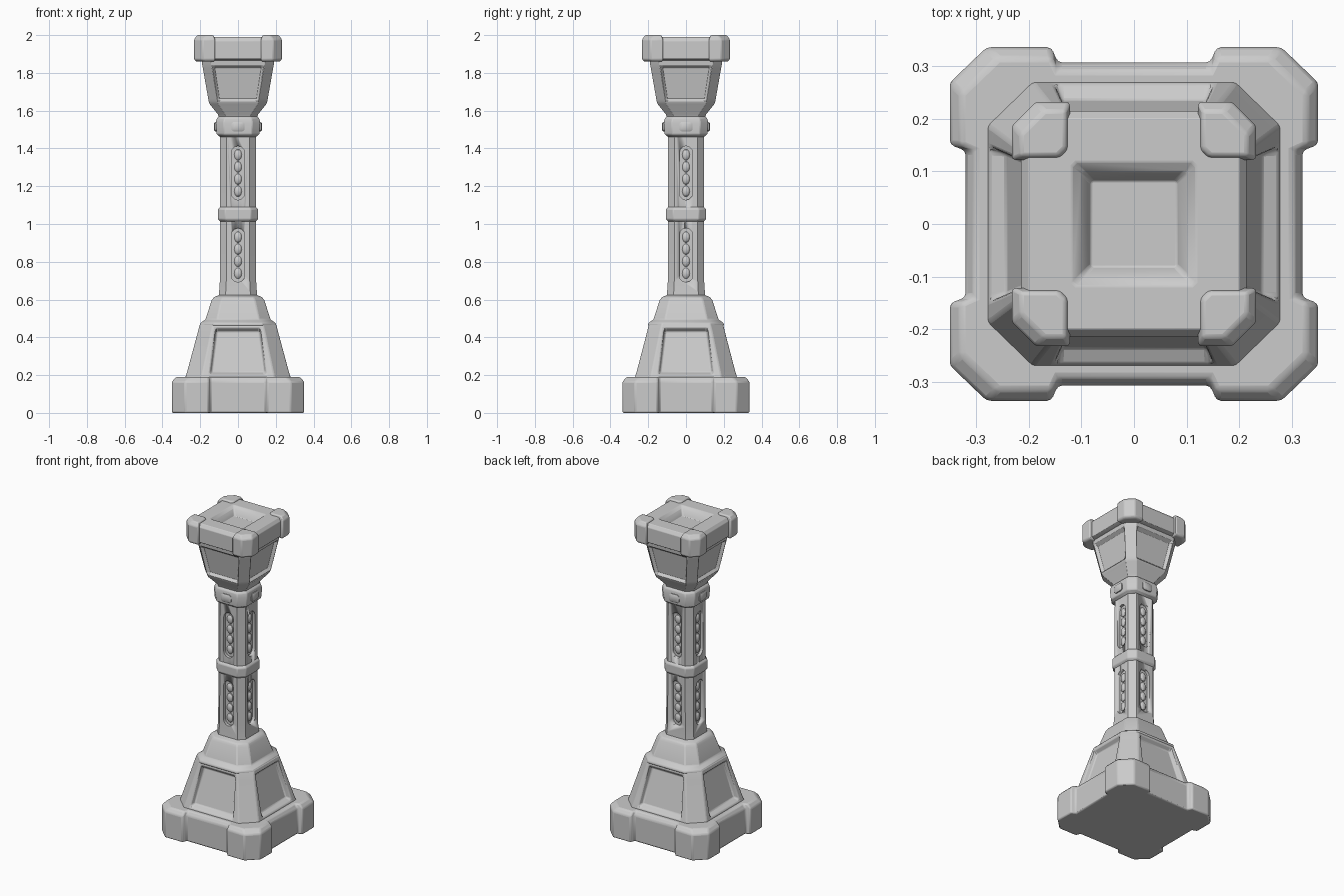
import bpy, bmesh, math
from mathutils import Matrix, Vector

if "Cube" in bpy.data.objects:
    bpy.data.objects.remove(bpy.data.objects["Cube"])


def section(a, c, n=0, d=0, s=0.012):
    """Chamfered square of half-size a; n and d notch the middle of every side."""
    side = [(a, c - a), (a, a - c)]
    if n:
        side[1:1] = [(a, -n - s), (a - d, -n), (a - d, n), (a, n + s)]
    pts = []
    for k in range(4):
        co, si = round(math.cos(k * math.pi / 2)), round(math.sin(k * math.pi / 2))
        pts += [(x * co - y * si, x * si + y * co) for x, y in side]
    return pts


def finish(name, bm, bevel=0.0):
    bmesh.ops.recalc_face_normals(bm, faces=bm.faces)
    me = bpy.data.meshes.new(name)
    bm.to_mesh(me)
    bm.free()
    ob = bpy.data.objects.new(name, me)
    bpy.context.collection.objects.link(ob)
    if bevel:
        m = ob.modifiers.new("soft_edges", 'BEVEL')
        m.width, m.segments = bevel, 2
        m.limit_method, m.angle_limit = 'ANGLE', math.radians(28)
    bpy.ops.object.select_all(action='DESELECT')
    ob.select_set(True)
    bpy.context.view_layer.objects.active = ob
    bpy.ops.object.shade_smooth_by_angle(angle=math.radians(30))
    return ob


def loft(bm, rings, matrix=Matrix()):
    """Skin a list of (z, outline) rings and close both ends."""
    loops = [[bm.verts.new(matrix @ Vector((x, y, z))) for x, y in pts] for z, pts in rings]
    n = len(loops[0])
    for lo, hi in zip(loops, loops[1:]):
        for i in range(n):
            bm.faces.new((lo[i], lo[(i + 1) % n], hi[(i + 1) % n], hi[i]))
    bm.faces.new(loops[0][::-1])
    bm.faces.new(loops[-1])


def lofted(name, rows, bevel, ysc=1.0):
    bm = bmesh.new()
    loft(bm, [(z, section(*args)) for z, *args in rows], Matrix.Diagonal((1, ysc, 1, 1)))
    return finish(name, bm, bevel)


def turns():
    return [Matrix.Rotation(k * math.pi / 2, 4, 'Z') for k in range(4)]


# Foot block with projecting chamfered corners
lofted("base_block", [
    (0, 0.35, 0.07, 0.145, 0.03),
    (0.165, 0.35, 0.07, 0.145, 0.03),
    (0.19, 0.328, 0.07, 0.145, 0.026)], 0.008, 0.96)

# Tapered plinth with a sunken panel on each side
lofted("plinth", [
    (0.18, 0.28, 0.085, 0.14, 0),
    (0.20, 0.275, 0.085, 0.14, 0),
    (0.215, 0.27, 0.083, 0.138, 0.028),
    (0.43, 0.212, 0.07, 0.112, 0.028),
    (0.45, 0.207, 0.07, 0.11, 0),
    (0.475, 0.2, 0.07, 0.108, 0)], 0.006, 0.97)

# Upper step of the plinth
lofted("plinth_step", [
    (0.46, 0.2, 0.07), (0.475, 0.2, 0.07), (0.495, 0.172, 0.06),
    (0.595, 0.14, 0.05), (0.612, 0.128, 0.045), (0.625, 0.098, 0.035)], 0.006)

# Octagonal shaft
shaft = lofted("shaft", [
    (0.58, 0.104, 0.036), (0.64, 0.1, 0.035), (0.70, 0.096, 0.034), (1.59, 0.094, 0.034)], 0)

# Round-ended slots cut into every side of the shaft
SLOTS = (0.835, 1.27)
bm = bmesh.new()
for zc in SLOTS:
    r, h = 0.035, 0.108
    outline = []
    for k in range(14):
        t = math.pi * (k if k < 7 else k - 1) / 6
        outline.append((r * math.cos(t), r * math.sin(t) + (h if k < 7 else -h)))
    for rot in turns():
        place = rot @ Matrix.Translation((0, 0, zc)) @ Matrix.Rotation(math.pi / 2, 4, 'X')
        loft(bm, [(0.077, outline), (0.12, outline)], place)
cutter = finish("slot_cutter", bm)
cut = shaft.modifiers.new("slots", 'BOOLEAN')
cut.operation, cut.object, cut.solver = 'DIFFERENCE', cutter, 'EXACT'
bpy.context.view_layer.objects.active = shaft
bpy.ops.object.modifier_apply(modifier=cut.name)
bpy.data.objects.remove(cutter)

# Row of raised oval beads in each slot
bm = bmesh.new()
for zc in SLOTS:
    for k in range(4):
        for rot in turns():
            place = rot @ Matrix.Translation((0, -0.078, zc + (k - 1.5) * 0.064))
            place = place @ Matrix.Diagonal((0.021, 0.014, 0.029, 1))
            bmesh.ops.create_uvsphere(bm, u_segments=10, v_segments=8, radius=1, matrix=place)
finish("slot_beads", bm)

# Bands round the shaft
lofted("middle_band", [
    (1.012, 0.094, 0.034), (1.025, 0.106, 0.038), (1.078, 0.106, 0.038), (1.092, 0.094, 0.034)], 0.005)
lofted("collar", [
    (1.46, 0.094, 0.034), (1.475, 0.113, 0.04), (1.535, 0.118, 0.042), (1.56, 0.112, 0.04),
    (1.575, 0.095, 0.034)], 0.005)

# Small studs on the collar
bm = bmesh.new()
for rot in turns():
    place = rot @ Matrix.Translation((0, 0, 1.515)) @ Matrix.Rotation(math.pi / 2, 4, 'X')
    loft(bm, [(z, [(x, y * 0.75) for x, y in section(a, 0.011)])
              for z, a in ((0.1, 0.034), (0.121, 0.034), (0.126, 0.026))], place)
finish("collar_studs", bm)

# Flared head with sunken panels
lofted("head", [
    (1.56, 0.1, 0.036, 0.045, 0),
    (1.58, 0.106, 0.038, 0.05, 0),
    (1.635, 0.15, 0.045, 0.09, 0),
    (1.65, 0.155, 0.046, 0.095, 0),
    (1.665, 0.158, 0.046, 0.098, 0.018),
    (1.825, 0.186, 0.048, 0.122, 0.018),
    (1.84, 0.189, 0.048, 0.124, 0),
    (1.87, 0.192, 0.048, 0.126, 0)], 0.005)

# Cap rim with a square hollow in the top
lofted("cap_rim", [
    (1.865, 0.195, 0.02), (1.875, 0.215, 0.02), (1.97, 0.215, 0.02), (1.99, 0.2, 0.02),
    (1.99, 0.118, 0.008), (1.975, 0.1, 0.006), (1.94, 0.082, 0.004)], 0.004)

# Chamfered corner blocks of the cap
bm = bmesh.new()
for rot in turns():
    rings = []
    for z, o, i in ((1.86, 0.222, 0.125), (1.87, 0.232, 0.122), (1.978, 0.232, 0.122), (2.0, 0.215, 0.13)):
        c = 0.045
        rings.append((z, [(i, i + 0.015), (i + 0.015, i), (o, i), (o, o - c), (o - c, o), (i, o)]))
    loft(bm, rings, rot)
finish("cap_corners", bm, 0.006)
